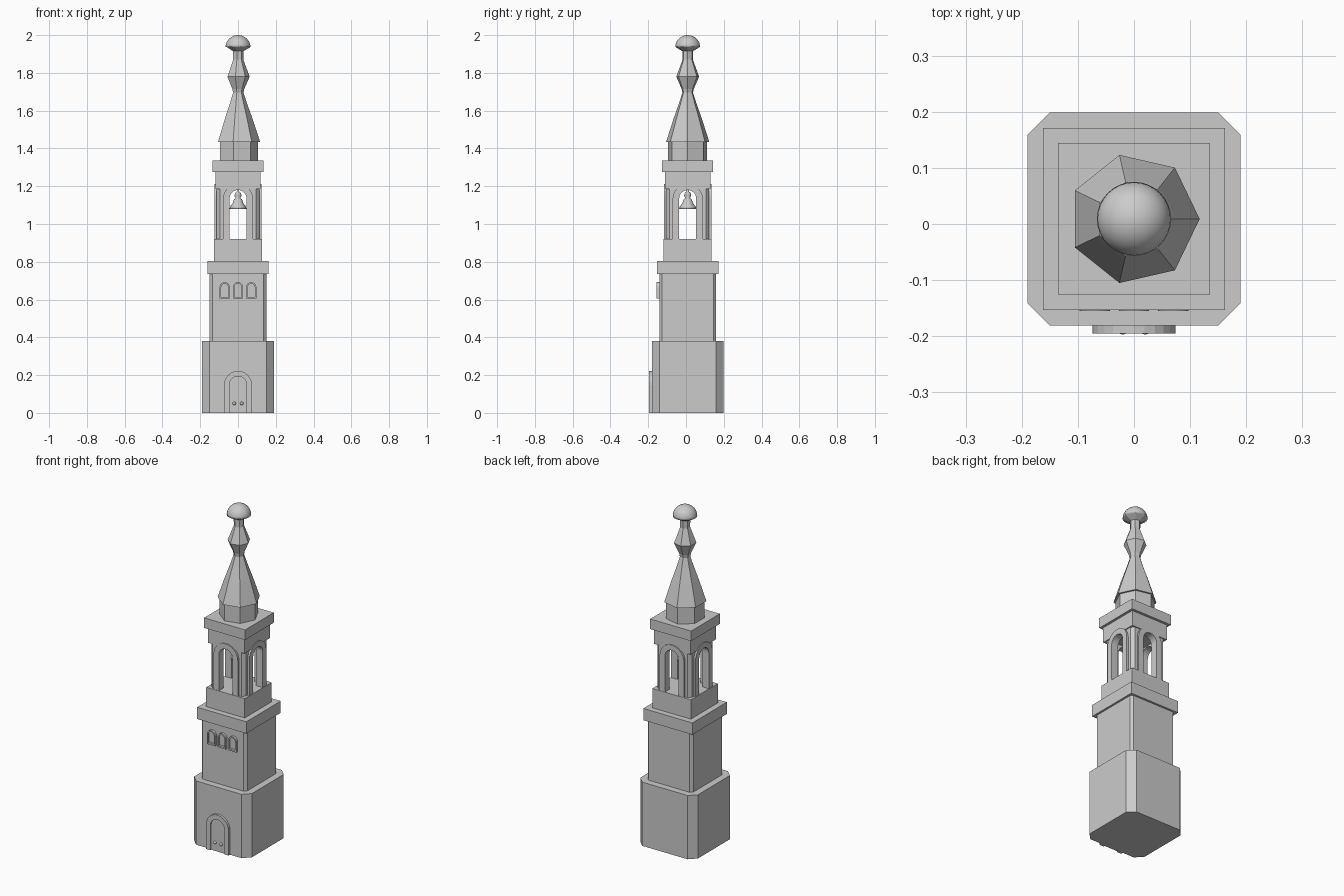
import bpy, bmesh, math
from mathutils import Matrix

if "Cube" in bpy.data.objects:
    bpy.data.objects.remove(bpy.data.objects["Cube"])

CY = 0.009  # tower axis sits slightly behind the origin because the door projects


def finish(name, bm, smooth=False):
    bmesh.ops.recalc_face_normals(bm, faces=bm.faces)
    me = bpy.data.meshes.new(name)
    bm.to_mesh(me)
    bm.free()
    ob = bpy.data.objects.new(name, me)
    bpy.context.collection.objects.link(ob)
    if smooth:
        for p in me.polygons:
            p.use_smooth = True
    return ob


def block(name, h, z0, z1, ch=0.0):
    """Square block with optional chamfered vertical corners."""
    if ch:
        pts = [(h, h - ch), (h - ch, h), (ch - h, h), (-h, h - ch),
               (-h, ch - h), (ch - h, -h), (h - ch, -h), (h, ch - h)]
    else:
        pts = [(h, h), (-h, h), (-h, -h), (h, -h)]
    bm = bmesh.new()
    lo = [bm.verts.new((x, y + CY, z0)) for x, y in pts]
    hi = [bm.verts.new((x, y + CY, z1)) for x, y in pts]
    bm.faces.new(lo)
    bm.faces.new(hi)
    for i in range(len(pts)):
        j = (i + 1) % len(pts)
        bm.faces.new((lo[i], lo[j], hi[j], hi[i]))
    return finish(name, bm)


def arch(hw, z0, top, n=12):
    """Outline of a round-topped opening, from bottom right to bottom left."""
    s = top - hw
    arc = [(hw * math.cos(math.pi * i / n), s + hw * math.sin(math.pi * i / n))
           for i in range(n + 1)]
    return [(hw, z0)] + arc + [(-hw, z0)]


def slab(name, pts, y0, y1, x=0.0, turn=0.0):
    """Outline extruded along y, then turned about the tower axis."""
    bm = bmesh.new()
    f = bm.faces.new([bm.verts.new((px + x, y0, z)) for px, z in pts])
    r = bmesh.ops.extrude_face_region(bm, geom=[f])
    vs = [v for v in r["geom"] if isinstance(v, bmesh.types.BMVert)]
    bmesh.ops.translate(bm, verts=vs, vec=(0, y1 - y0, 0))
    if turn:
        bmesh.ops.rotate(bm, verts=bm.verts, cent=(0, CY, 0),
                         matrix=Matrix.Rotation(turn, 3, 'Z'))
    return finish(name, bm)


def surround(name, outer, inner, y0, y1, x=0.0, turn=0.0):
    """Raised band between two arch outlines."""
    return slab(name, outer + inner[::-1], y0, y1, x, turn)


def lathe(name, prof, n, smooth=False):
    """Revolve (radius, z) points; zero radius closes to a point."""
    bm = bmesh.new()
    rings = []
    for r, z in prof:
        k = 1 if r == 0 else n
        rings.append([bm.verts.new((r * math.cos(2 * math.pi * i / n),
                                    CY + r * math.sin(2 * math.pi * i / n), z))
                      for i in range(k)])
    for a, b in zip(rings, rings[1:]):
        for i in range(n):
            q = [a[i % len(a)], a[(i + 1) % len(a)], b[(i + 1) % len(b)], b[i % len(b)]]
            bm.faces.new(list(dict.fromkeys(q)))
    return finish(name, bm, smooth)


def cut(ob, cutter):
    m = ob.modifiers.new("opening", 'BOOLEAN')
    m.operation = 'DIFFERENCE'
    m.solver = 'EXACT'
    m.object = cutter
    cutter.hide_render = True
    cutter.hide_viewport = True


# Lower tower stages
block("base_stage", 0.19, 0, 0.38, 0.04)
block("middle_stage", 0.15, 0.38, 0.735, 0.014)
block("lower_cornice", 0.162, 0.735, 0.805)
block("belfry_plinth", 0.127, 0.805, 0.92)

# Belfry with hollow room and four arched openings
piers = block("belfry_piers", 0.114, 0.919, 1.186, 0.018)
cut(piers, block("room_cutter", 0.082, 0.90, 1.20))
for k in range(2):
    cut(piers, slab("arch_cutter", arch(0.045, 0.90, 1.18), CY - 0.2, CY + 0.2,
                    turn=k * math.pi / 2))
for k in range(4):
    surround("belfry_arch_trim", arch(0.08, 0.92, 1.212), arch(0.045, 0.92, 1.18),
             CY - 0.125, CY - 0.11, turn=k * math.pi / 2)
block("belfry_head", 0.120, 1.185, 1.28)
block("upper_cornice", 0.135, 1.275, 1.335)

# Bell hanging in the belfry
lathe("bell", [(0, 1.085), (0.045, 1.08), (0.042, 1.092), (0.028, 1.11),
               (0.022, 1.13), (0.012, 1.137), (0.019, 1.15), (0.015, 1.165),
               (0.006, 1.172), (0.006, 1.19), (0, 1.19)], 20, True)

# Seven-sided spire
lathe("spire_drum", [(0, 1.335), (0.106, 1.335), (0.106, 1.437), (0, 1.437)], 7)
lathe("spire", [(0, 1.435), (0.117, 1.435), (0.076, 1.56), (0.047, 1.64),
                (0.029, 1.695), (0.033, 1.715), (0.062, 1.78), (0.028, 1.87),
                (0.029, 1.915), (0.068, 1.938), (0, 1.938)], 7)

# Smooth domed finial
dome = [(0.066 * math.cos(a), 1.936 + 0.064 * math.sin(a))
        for a in [math.pi / 2 * i / 8 for i in range(8)]]
lathe("finial_dome", [(0, 1.936)] + dome + [(0, 2.0)], 32, True)

# Door with surround and two handles
surround("door_frame", arch(0.074, 0, 0.222), arch(0.046, 0, 0.194), -0.195, -0.175)
slab("door_leaf", arch(0.047, 0, 0.195), -0.187, -0.175)
for s in (-1, 1):
    bm = bmesh.new()
    bmesh.ops.create_uvsphere(bm, u_segments=12, v_segments=8, radius=0.009,
                              matrix=Matrix.Translation((s * 0.02, -0.188, 0.05)))
    finish("door_handle", bm, True)

# Three small front windows
for x in (-0.07, 0, 0.07):
    o, i = arch(0.027, 0.61, 0.692), arch(0.019, 0.618, 0.684)
    surround("window_frame", arch(0.027, 0.61, 0.692), arch(0.019, 0.61, 0.684),
             -0.155, -0.135, x)
    slab("window_sill", [(0.027, 0.605), (0.027, 0.614), (-0.027, 0.614), (-0.027, 0.605)],
         -0.155, -0.135, x)
    slab("window_pane", i, -0.147, -0.135, x)
